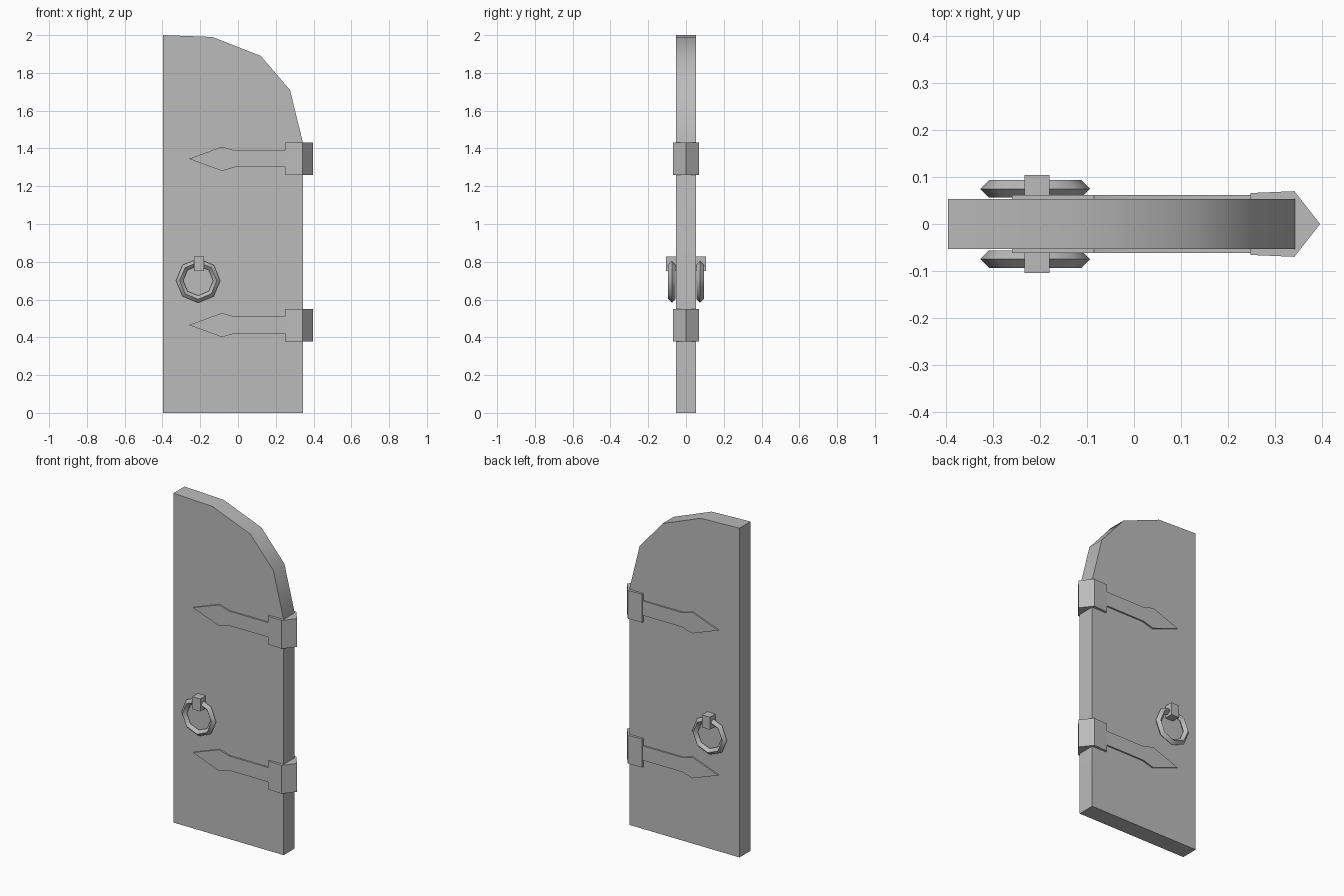
import bpy, bmesh
from math import radians, pi, cos, sin

cube = bpy.data.objects.get("Cube")
if cube:
    bpy.data.objects.remove(cube, do_unlink=True)

grey = bpy.data.materials.new("plain grey")
grey.use_nodes = True
colour = (0.5, 0.5, 0.5, 1)
grey.diffuse_color = colour
grey.node_tree.nodes["Principled BSDF"].inputs["Base Color"].default_value = colour


def finish(name, bm, angle=30):
    bmesh.ops.recalc_face_normals(bm, faces=bm.faces)
    mesh = bpy.data.meshes.new(name)
    bm.to_mesh(mesh)
    bm.free()
    mesh.materials.append(grey)
    mesh.shade_smooth()
    mesh.set_sharp_from_angle(angle=radians(angle))
    obj = bpy.data.objects.new(name, mesh)
    bpy.context.collection.objects.link(obj)
    return obj


def prism(name, outline, offset):
    """Extrude a closed outline of 3D points along an offset."""
    bm = bmesh.new()
    face = bm.faces.new([bm.verts.new(p) for p in outline])
    grown = bmesh.ops.extrude_face_region(bm, geom=[face])
    moved = [v for v in grown["geom"] if isinstance(v, bmesh.types.BMVert)]
    bmesh.ops.translate(bm, vec=offset, verts=moved)
    return finish(name, bm)


def slab(name, profile, half):
    """Front-view profile, given thickness on both sides of y = 0."""
    return prism(name, [(x, -half, z) for x, z in profile], (0, 2 * half, 0))


# Door leaf with a half-arched top
slab("door_leaf", [(-0.397, 0), (0.344, 0), (0.344, 1.43), (0.275, 1.71),
                   (0.12, 1.89), (-0.135, 1.99), (-0.397, 2)], 0.053)

# Hinges: pointed straps on both faces and a wedge wrapped round the edge
for label, z in (("lower", 0.465), ("upper", 1.345)):
    half_strap = [(0.26, 0.044), (-0.015, 0.044), (-0.085, 0.064)]
    strap = [(x, z + h) for x, h in half_strap] + [(-0.26, z)]
    strap += [(x, z - h) for x, h in reversed(half_strap)]
    slab(label + "_hinge_strap", strap, 0.062)
    wedge = [(0.248, -0.066), (0.342, -0.07), (0.397, 0), (0.342, 0.07), (0.248, 0.066)]
    prism(label + "_hinge_wrap", [(x, y, z - 0.086) for x, y in wedge], (0, 0, 0.172))

# Handle block passing through the door
slab("handle_block", [(-0.234, 0.752), (-0.18, 0.752), (-0.18, 0.828), (-0.234, 0.828)], 0.105)

# Octagonal pull rings with a diamond cross-section
for label, side in (("front", -1), ("back", 1)):
    bm = bmesh.new()
    section = [(0.117, 0), (0.098, 0.019), (0.079, 0), (0.098, -0.019)]
    loops = []
    for i in range(8):
        a = i * pi / 4
        loops.append([bm.verts.new((r * cos(a), y, r * sin(a))) for r, y in section])
    for i in range(8):
        a, b = loops[i], loops[(i + 1) % 8]
        for j in range(4):
            k = (j + 1) % 4
            bm.faces.new((a[j], a[k], b[k], b[j]))
    ring = finish(label + "_pull_ring", bm, 50)
    ring.location = (-0.211, side * 0.075, 0.7)
